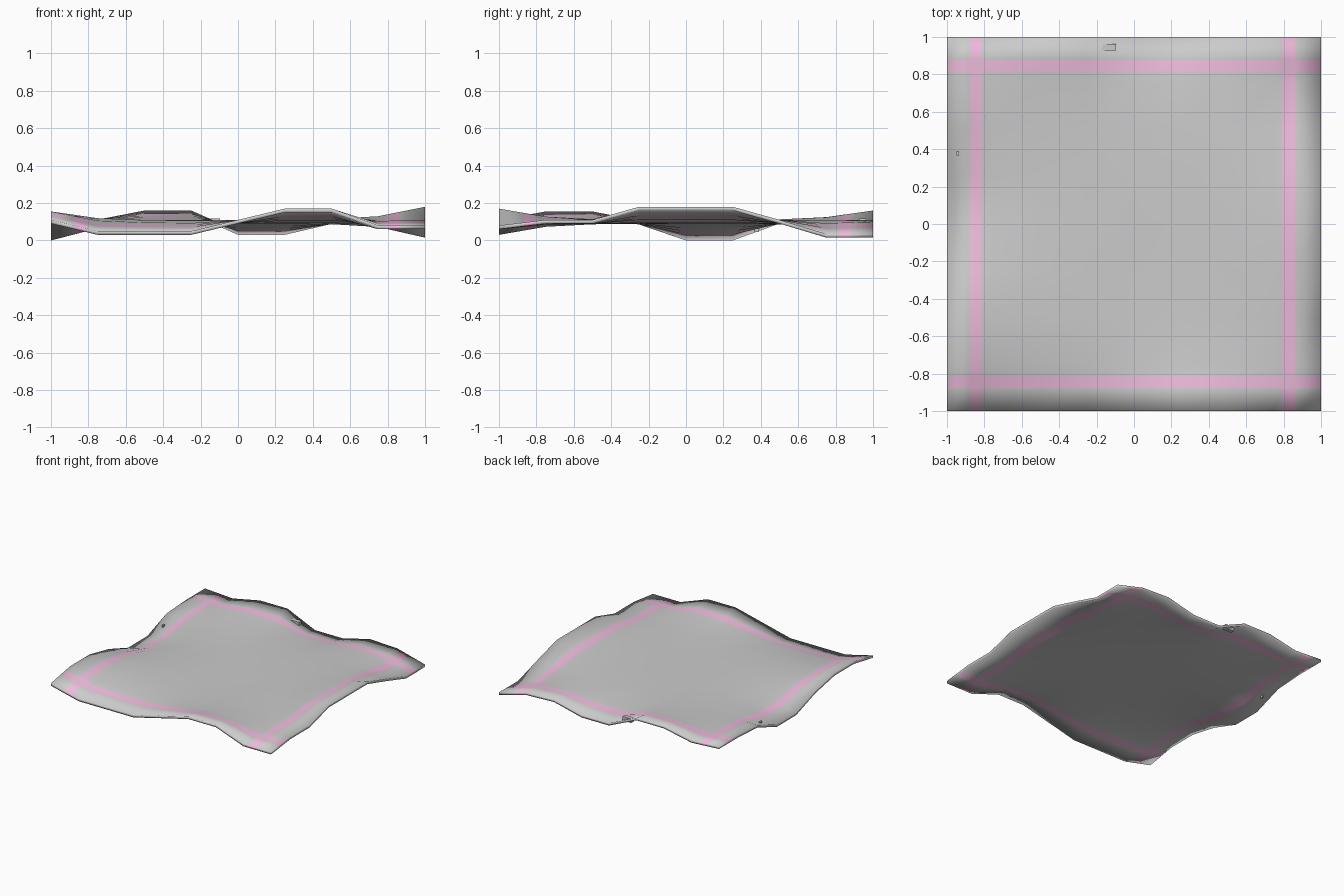
import bpy, bmesh

if "Cube" in bpy.data.objects:
    bpy.data.objects.remove(bpy.data.objects["Cube"])

T = 0.02      # cloth thickness
MID = 0.09    # underside height of the flat middle

# underside heights along each wavy edge, sampled every 0.25
FRONT = [.09, .03, .03, .03, .09, .15, .15, .06, .06]
BACK = [.105, .09, .14, .14, .03, .03, .09, .08, .015]
LEFT = [.09, .135, .135, .085, .0, .0, .09, .105, .105]
RIGHT = [.06, .09, .09, .16, .16, .16, .09, .015, .015]


def edge(table, t):
    u = min(max((t + 1) * 4, 0), 7.9999)
    i = int(u)
    return table[i] + (table[i + 1] - table[i]) * (u - i) - MID


def fade(d):
    """Ripple strength at distance d from an edge."""
    pts = [(0, 1), (.25, .28), (.5, .06), (.75, 0), (3, 0)]
    for (a, fa), (b, fb) in zip(pts, pts[1:]):
        if d <= b:
            return fa + (fb - fa) * (d - a) / (b - a)
    return 0


def height(x, y):
    wl, wr, wf, wb = fade(x + 1), fade(1 - x), fade(y + 1), fade(1 - y)
    z = wf * edge(FRONT, x) + wb * edge(BACK, x) + wl * edge(LEFT, y) + wr * edge(RIGHT, y)
    z -= wl * (wf * edge(FRONT, -1) + wb * edge(BACK, -1))
    z -= wr * (wf * edge(FRONT, 1) + wb * edge(BACK, 1))
    return MID + z


# grid lines: even spacing plus the stripe borders
even = [-1 + .25 * i for i in range(9)]
sx = [(-.88, -.815), (.79, .86)]
sy = [(-.875, -.81), (.815, .88)]
xs = sorted(even + [v for s in sx for v in s])
ys = sorted(even + [v for s in sy for v in s])


def in_stripe(v, stripes):
    return any(a < v < b for a, b in stripes)


pink = bpy.data.materials.new("pink_stripe")
pink.diffuse_color = (0.85, 0.5, 0.71, 1)
pink.use_nodes = True
pink.node_tree.nodes["Principled BSDF"].inputs["Base Color"].default_value = pink.diffuse_color

# cloth: upper and lower layer joined by a rim
bm = bmesh.new()
low = [[bm.verts.new((x, y, height(x, y))) for y in ys] for x in xs]
top = [[bm.verts.new((x, y, height(x, y) + T)) for y in ys] for x in xs]
nx, ny = len(xs), len(ys)
for i in range(nx - 1):
    for j in range(ny - 1):
        mx, my = (xs[i] + xs[i + 1]) / 2, (ys[j] + ys[j + 1]) / 2
        mat = 1 if in_stripe(mx, sx) or in_stripe(my, sy) else 0
        for g, flip in ((top, False), (low, True)):
            q = [g[i][j], g[i + 1][j], g[i + 1][j + 1], g[i][j + 1]]
            bm.faces.new(q[::-1] if flip else q).material_index = mat
ring = [(i, 0) for i in range(nx - 1)] + [(nx - 1, j) for j in range(ny - 1)]
ring += [(i, ny - 1) for i in range(nx - 1, 0, -1)] + [(0, j) for j in range(ny - 1, 0, -1)]
for (a, b), (c, d) in zip(ring, ring[1:] + ring[:1]):
    f = bm.faces.new((low[a][b], low[c][d], top[c][d], top[a][b]))
    stripe = in_stripe((xs[a] + xs[c]) / 2, sx) or in_stripe((ys[b] + ys[d]) / 2, sy)
    f.material_index = 1 if stripe else 0
me = bpy.data.meshes.new("cloth")
bm.to_mesh(me)
bm.free()
me.materials.append(None)
me.materials.append(pink)
for p in me.polygons:
    p.use_smooth = True
bpy.context.collection.objects.link(bpy.data.objects.new("cloth", me))


# small sewn-in tags near the back and left edges
def tag(name, x, y, w, d):
    bpy.ops.mesh.primitive_cube_add(size=1, location=(x, y, height(x, y) + T / 2))
    ob = bpy.context.object
    ob.name = name
    ob.scale = (w, d, T + .014)


tag("back_tag", -.135, .945, .08, .034)
tag("left_tag", -.942, .378, .012, .024)
